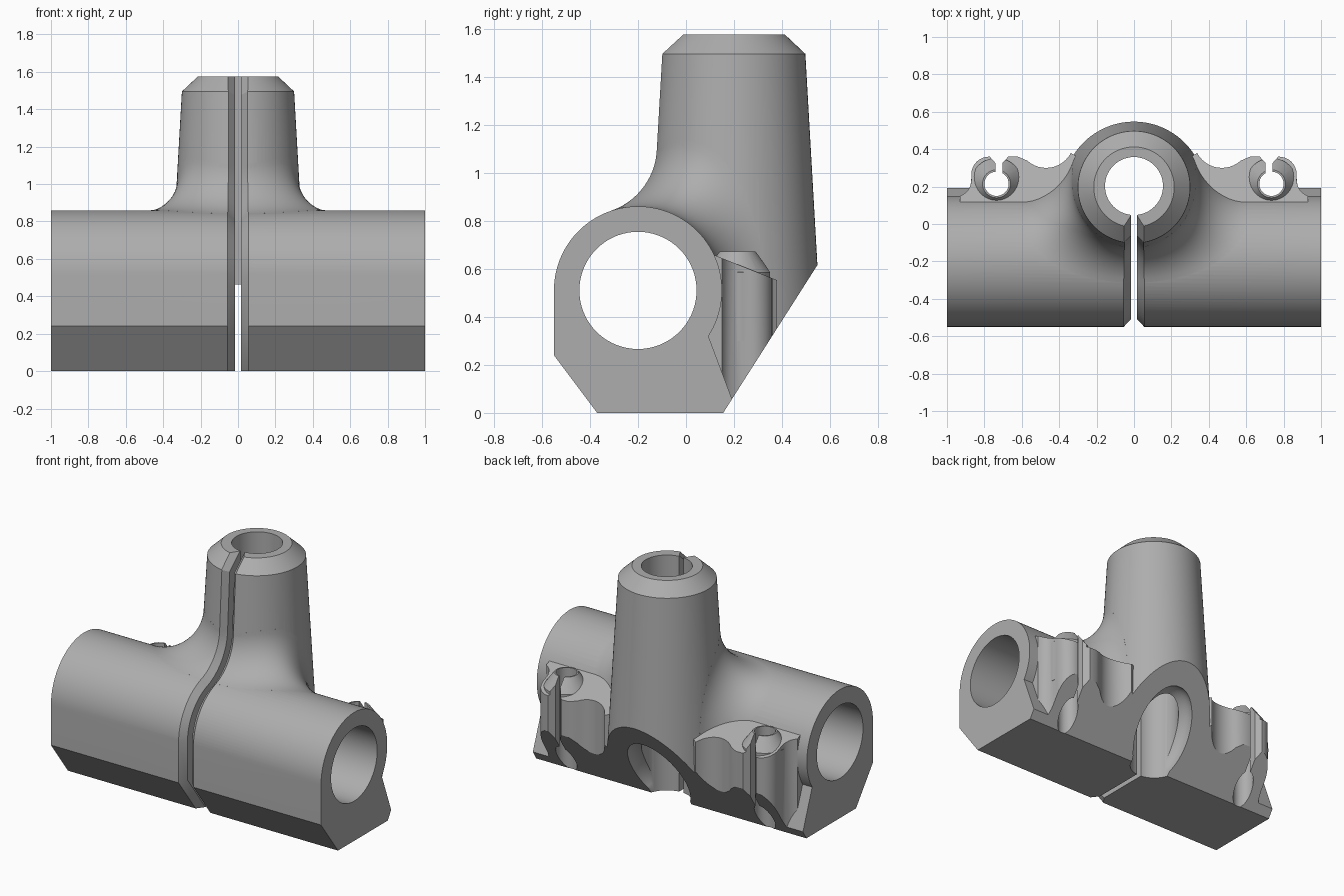
import bpy, bmesh
from math import sin, cos, pi, radians, asin, sqrt, atan2
from mathutils import Vector as V

cube = bpy.data.objects.get("Cube")
if cube:
    bpy.data.objects.remove(cube, do_unlink=True)

HY, HZ, HR = -0.2, 0.51, 0.35      # horizontal sleeve axis and radius
VY, FR = 0.197, 0.28               # upright sleeve axis, blend radius


def upright_radius(z):
    return 0.3 + 0.057 * (1.5 - z)


def loft(name, rings):
    """Closed solid through rings with equal point counts."""
    bm = bmesh.new()
    rows = [[bm.verts.new(p) for p in ring] for ring in rings]
    n = len(rows[0])
    for a, b in zip(rows, rows[1:]):
        for i in range(n):
            j = (i + 1) % n
            bm.faces.new((a[i], a[j], b[j], b[i]))
    bm.faces.new(rows[0])
    bm.faces.new(rows[-1][::-1])
    bmesh.ops.recalc_face_normals(bm, faces=bm.faces[:])
    me = bpy.data.meshes.new(name)
    bm.to_mesh(me)
    bm.free()
    ob = bpy.data.objects.new(name, me)
    bpy.context.scene.collection.objects.link(ob)
    return ob


def prism_x(name, pts, a, b):
    return loft(name, [[(x, y, z) for y, z in pts] for x in (a, b)])


def prism_z(name, pts, bottom, top):
    return loft(name, [[(x, y, bottom) for x, y in pts],
                       [(x, y, top(y)) for x, y in pts]])


def lathe(name, cx, cy, profile, n=72):
    return loft(name, [[(cx + r * cos(2 * pi * i / n), cy + r * sin(2 * pi * i / n), z)
                        for i in range(n)] for r, z in profile])


def arc(cx, cy, r, a, b, n):
    return [(cx + r * cos(radians(a + (b - a) * i / n)),
             cy + r * sin(radians(a + (b - a) * i / n))) for i in range(n + 1)]


def combine(target, other, op):
    bpy.context.view_layer.objects.active = target
    mod = target.modifiers.new(op, 'BOOLEAN')
    mod.operation, mod.solver, mod.object = op, 'EXACT', other
    other.hide_render = True
    bpy.ops.object.modifier_apply(modifier=mod.name)
    bpy.data.objects.remove(other, do_unlink=True)


# Horizontal sleeve with its faceted base
body = prism_x("clamp_body", arc(HY, HZ, HR, -33, 180, 60)
               + [(-0.55, 0.24), (-0.3325, -0.05), (0.232, -0.05)], -1, 1)

# Upright tapered sleeve with chamfered mouth
upright = lathe("upright_sleeve", 0, VY,
                [(upright_radius(-0.1), -0.1), (0.3, 1.495), (0.215, 1.575)], 96)


# Rolling-ball blend between the two sleeves
def blend_section(phi, side):
    cy, cz = HY + (HR + FR) * sin(phi), HZ + (HR + FR) * cos(phi)
    reach = upright_radius(cz) + FR
    c = V((side * sqrt(max(0, reach ** 2 - (cy - VY) ** 2)), cy, cz))
    n1 = V((-c.x, VY - c.y, 0)).normalized()
    n2 = V((0, -sin(phi), -cos(phi)))
    ang = n1.angle(n2)
    ring = []
    for i in range(15):
        s = i / 14
        ring.append(c + FR * (n1 * sin((1 - s) * ang) + n2 * sin(s * ang)) / sin(ang))
    corner = c + 1.3 * FR * (n1 + n2) / (1 + n1.dot(n2))
    return ring + [ring[-1] + 0.05 * n2, corner, ring[0] + 0.05 * n1]


start_z = HZ + (HR + FR) * 0.945
start = asin((VY - upright_radius(start_z) - FR - HY) / (HR + FR))
end = radians(142)
steps = 36
blend = loft("sleeve_blend", [
    blend_section(start + (end - start) * (k / steps) ** 2, 1 if k > 0 else -1)
    for k in range(-steps, steps + 1)])

adds = [upright, blend]
cuts = []

# Rear screw bosses, their webs, holes and slots
for s in (1, -1):
    outline = ([(0.2, -0.1), (0.2, 0.3)] + arc(0.47, 0.45, 0.15, 208, 312, 12)
               + [(0.62, 0.36)] + arc(0.775, 0.265, 0.095, 90, 0, 8)
               + arc(0.96, 0.235, 0.09, 180, 250, 6) + [(0.93, -0.1)])
    adds.append(prism_z("boss_web", [(s * x, y) for x, y in outline], -0.1,
                        lambda y: 0.56 + (0.36 - y) * 0.4))
    adds.append(lathe("boss_cap", s * 0.735, 0.215,
                      [(0.138, 0.3), (0.138, 0.585), (0.075, 0.672)], 40))
    cuts.append(lathe("boss_hole", s * 0.735, 0.215, [(0.065, -0.2), (0.065, 0.9)], 32))
    half = [(0.018, 0.215), (0.018, 0.325), (0.085, 0.4)]
    slot = [(s * 0.722 + x, y) for x, y in half] + [(s * 0.722 - x, y) for x, y in half[::-1]]
    cuts.append(prism_z("boss_slot", slot, -0.2, lambda y: 0.9))

# Sloping rear face and flat underside
cuts.append(prism_x("rear_trim", [(0.0365, -0.186), (0.7475, 0.93),
                                  (1.3, 0.93), (1.3, -0.186)], -1.2, 1.2))
cuts.append(prism_x("floor_trim", [(-1, -0.4), (1, -0.4), (1, 0), (-1, 0)], -1.2, 1.2))

# Bores
cuts.append(prism_x("cross_bore", arc(HY, HZ, 0.244, 0, 355, 71), -1.2, 1.2))
cuts.append(lathe("upright_bore", 0, 0.203, [(0.155, -0.4), (0.155, 1.8)]))

# Dished lip where the upright bore leaves the rear face
slope = atan2(0.62, 0.395)
along, out = V((0, cos(slope), sin(slope))), V((0, sin(slope), -cos(slope)))
mid = V((0, 0.285, 0.205))
lip = []
for k in range(1, 24):
    a = pi * k / 24
    lip.append([mid + along * (-0.32 * cos(a)) + sin(a) * (
        V((0.2 * cos(b), 0, 0)) + out * (0.13 * sin(b)))
        for b in (2 * pi * i / 40 for i in range(40))])
cuts.append(loft("bore_lip", lip))

# Clamping slit and the V groove that follows the front outline
cuts.append(prism_x("clamp_slit", [(-0.8, -0.3), (0.2, -0.3), (0.2, 1.8), (-0.8, 1.8)],
                    -0.017, 0.017))
front = [p.yz for p in blend_section(start, 1)[:15]][::-1]
start_deg = 90 - start * 180 / pi
path = [V(p) for p in [(-0.28, -0.12), (-0.55, 0.24)] + arc(HY, HZ, HR, 180, start_deg, 20)[:-1]]
path += front + [V((VY - 0.3, 1.495)), V((VY - 0.13, 1.65))]
groove = []
for i, p in enumerate(path):
    t0 = (p - path[max(i - 1, 0)]).normalized()
    t1 = (path[min(i + 1, len(path) - 1)] - p).normalized()
    t = (t0 + t1).normalized()
    m = V((-t.y, t.x)) / max(0.5, t.dot(t1 if t1.length else t0))
    hi, lo = p + m * 0.04, p - m * 0.058
    groove.append([(-0.093, hi.x, hi.y), (0.093, hi.x, hi.y), (0, lo.x, lo.y)])
cuts.append(loft("front_groove", groove))

for ob in adds:
    combine(body, ob, 'UNION')
for ob in cuts:
    combine(body, ob, 'DIFFERENCE')

# Single grey finish
mat = bpy.data.materials.new("plain_grey")
mat.use_nodes = True
grey = (0.42, 0.42, 0.42, 1)
mat.diffuse_color = grey
mat.node_tree.nodes["Principled BSDF"].inputs["Base Color"].default_value = grey
body.data.materials.clear()
body.data.materials.append(mat)

bpy.ops.object.select_all(action='DESELECT')
body.select_set(True)
bpy.context.view_layer.objects.active = body
bpy.ops.object.shade_smooth_by_angle(angle=radians(28))
